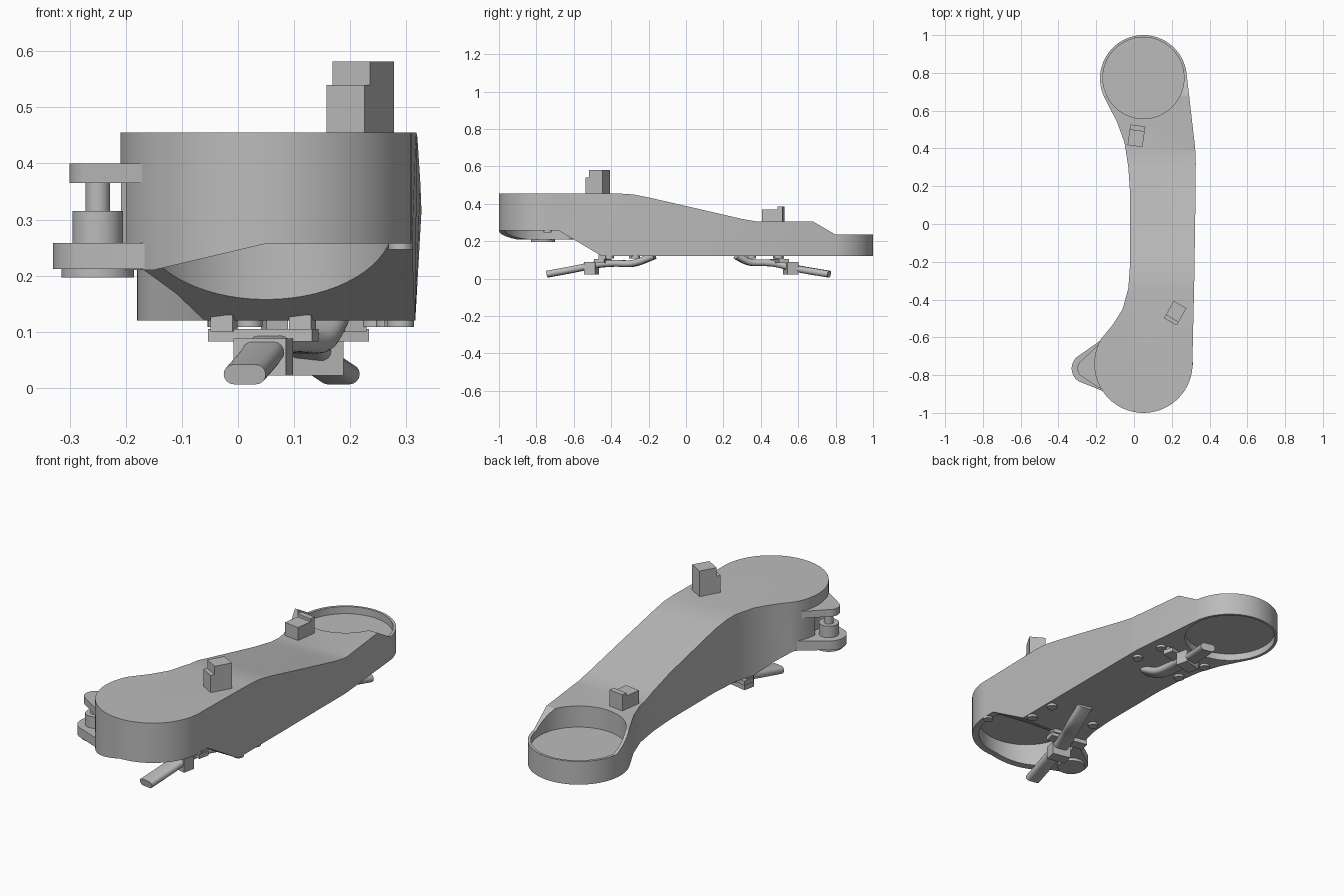
import bpy, bmesh
from math import sin, cos, radians, pi
from mathutils import Vector

cube = bpy.data.objects.get("Cube")
if cube:
    bpy.data.objects.remove(cube, do_unlink=True)

grey = bpy.data.materials.new("plain grey")
grey.use_nodes = True
colour = (0.5, 0.5, 0.5, 1)
grey.diffuse_color = colour
grey.node_tree.nodes["Principled BSDF"].inputs["Base Color"].default_value = colour


def loft(name, rings):
    """Join matching rings of points into a closed solid."""
    bm = bmesh.new()
    loops = [[bm.verts.new(p) for p in ring] for ring in rings]
    n = len(loops[0])
    for a, b in zip(loops, loops[1:]):
        for i in range(n):
            j = (i + 1) % n
            bm.faces.new((a[i], a[j], b[j], b[i]))
    bm.faces.new(loops[0][::-1])
    bm.faces.new(loops[-1])
    bmesh.ops.recalc_face_normals(bm, faces=bm.faces)
    mesh = bpy.data.meshes.new(name)
    bm.to_mesh(mesh)
    bm.free()
    mesh.materials.append(grey)
    obj = bpy.data.objects.new(name, mesh)
    bpy.context.collection.objects.link(obj)
    return obj


def prism(name, outline, z0, z1):
    return loft(name, [[(x, y, z) for x, y in outline] for z in (z0, z1)])


def arc(x, y, r, start, end, steps=24):
    angles = [radians(start + (end - start) * i / steps) for i in range(steps + 1)]
    return [(x + r * cos(a), y + r * sin(a)) for a in angles]


def disc(name, x, y, r, z0, z1, steps=48):
    return prism(name, arc(x, y, r, 0, 360, steps)[:-1], z0, z1)


def block(name, x, y, w, d, z0, z1, turn=0, shift=0):
    """Turned box; shift moves it along its own depth."""
    c, s = cos(radians(turn)), sin(radians(turn))
    corners = [(-w / 2, -d / 2), (w / 2, -d / 2), (w / 2, d / 2), (-w / 2, d / 2)]
    return prism(name, [(x + u * c - (v + shift) * s, y + u * s + (v + shift) * c)
                        for u, v in corners], z0, z1)


def smooth(obj):
    bpy.ops.object.select_all(action='DESELECT')
    obj.select_set(True)
    bpy.context.view_layer.objects.active = obj
    bpy.ops.object.shade_smooth_by_angle(angle=radians(30))


def boolean(obj, tool, operation):
    mod = obj.modifiers.new(tool.name, 'BOOLEAN')
    mod.operation, mod.object, mod.solver = operation, tool, 'EXACT'
    bpy.context.view_layer.objects.active = obj
    bpy.ops.object.modifier_apply(modifier=mod.name)
    bpy.data.objects.remove(tool, do_unlink=True)


# Main arm: plan outline crossed with a side profile
FX, FY, RY = 0.05, -0.74, 0.77
outline = arc(FX, FY, 0.26, 150, 364, 40)
outline += [(0.319, -0.3), (0.325, 0.1), (0.327, 0.32), (0.324, 0.4)]
outline += arc(FX, RY, 0.23, 8, 210, 40)
outline += [(-0.09, 0.54), (-0.05, 0.43), (-0.03, 0.3), (-0.02, 0.15),
            (-0.02, -0.2), (-0.03, -0.34), (-0.06, -0.45), (-0.11, -0.53)]
arm = prism("arm_body", outline, 0, 0.6)

top = [(-1.1, 0.455), (-0.36, 0.455), (-0.28, 0.45), (-0.2, 0.434), (0.3, 0.319),
       (0.38, 0.305), (0.68, 0.305), (0.8, 0.235), (1.1, 0.235)]


def section(x, under):
    slope_y = -0.45 - 0.23 * (under - 0.12) / 0.137
    lower = [(1.1, 0.12), (-0.45, 0.12), (slope_y, under), (-1.1, under)]
    return [(x, y, z) for y, z in top + lower]


boolean(arm, loft("side_profile", [section(-0.5, 0.21), section(-0.15, 0.21),
                                   section(FX, 0.257), section(0.5, 0.257)]), 'INTERSECT')
for v in arm.data.vertices:
    if v.co.z < 0.13 and v.co.x > 0.316:
        v.co.x = 0.316

# Round pockets and the roller notch
for x, y, r, z0, z1 in [(FX, FY, 0.227, -0.1, 0.33), (FX, RY + 0.003, 0.215, -0.1, 0.155),
                        (FX, RY + 0.003, 0.215, 0.2, 0.7), (-0.25, -0.77, 0.068, 0.258, 0.365)]:
    boolean(arm, disc("pocket", x, y, r, z0, z1, 64), 'DIFFERENCE')
smooth(arm)

# Roller bracket on the side of the front end
PX, PY = -0.25, -0.765
root = [(-0.15, -0.89), (-0.18, -0.8), (-0.18, -0.7), (-0.14, -0.59)]
for name, r, z0, z1 in [("bracket_lower_plate", 0.08, 0.212, 0.258),
                        ("bracket_upper_plate", 0.05, 0.365, 0.4)]:
    smooth(prism(name, arc(PX, PY, r, 120, 240) + root, z0, z1))
for name, r, z0, z1 in [("roller", 0.045, 0.258, 0.315), ("roller_pin", 0.022, 0.315, 0.365),
                        ("roller_cap", 0.065, 0.197, 0.212)]:
    smooth(disc(name, PX, PY, r, z0, z1))

# Stepped stops on the upper side
block("front_stop", 0.218, -0.472, 0.078, 0.085, 0.44, 0.582, -30, 0.01)
block("front_stop_step", 0.218, -0.472, 0.078, 0.02, 0.44, 0.54, -30, -0.0425)
block("rear_stop", 0.013, 0.467, 0.08, 0.11, 0.29, 0.37, -8)
block("rear_stop_ridge", 0.013, 0.467, 0.08, 0.028, 0.36, 0.385, -8, 0.041)


# Curved levers below, each a rounded strip swept along a path
def lever(name, path):
    pts = [Vector(p) for p in path]
    fine = []
    for i in range(len(pts) - 1):
        a, b, c, d = (pts[max(0, min(len(pts) - 1, i + k))] for k in (-1, 0, 1, 2))
        for step in range(6):
            t = step / 6
            fine.append(0.5 * (2 * b + (c - a) * t + (2 * a - 5 * b + 4 * c - d) * t ** 2
                               + (3 * b - a - 3 * c + d) * t ** 3))
    fine.append(pts[-1])
    rings = []
    for i, p in enumerate(fine):
        way = (fine[min(i + 1, len(fine) - 1)] - fine[max(i - 1, 0)]).normalized()
        side = way.cross(Vector((0, 0, 1))).normalized()
        up = side.cross(way)
        ring = []
        for offset, start in ((0.02, -90), (-0.02, 90)):
            for u, v in arc(0, 0, 0.018, start, start + 180, 8):
                ring.append(p + side * (u + offset) + up * v)
        rings.append(ring)
    smooth(loft(name, rings))


lever("front_lever", [(0.012, -0.74, 0.024), (0.035, -0.6, 0.05), (0.055, -0.48, 0.074),
                      (0.09, -0.38, 0.082), (0.135, -0.28, 0.082), (0.16, -0.17, 0.122)])
lever("rear_lever", [(0.18, 0.765, 0.024), (0.14, 0.6, 0.052), (0.12, 0.49, 0.078),
                     (0.12, 0.42, 0.085), (0.135, 0.34, 0.088), (0.155, 0.27, 0.122)])

# Clips holding the levers
for name, x, y, turn in [("front", 0.045, -0.505, -12), ("rear", 0.135, 0.56, 14)]:
    block(name + "_clip", x, y, 0.095, 0.06, 0.022, 0.088, turn)
    inward = 0.06 if y < 0 else -0.06
    block(name + "_clip_plate", x, y + inward, 0.19, 0.055, 0.083, 0.105, turn)
    for dx in (-0.07, 0.07):
        block(name + "_clip_post", x + dx, y + inward, 0.04, 0.04, 0.1, 0.13, turn)

# Screw heads on the underside
for x, y in [(0.27, 0.35), (0.245, 0.495), (0.0, 0.335), (-0.03, 0.49),
             (0.29, -0.41), (0.285, -0.27), (0.02, -0.28)]:
    smooth(disc("screw_head", x, y, 0.024, 0.108, 0.125, 24))
smooth(disc("rim_screw", 0.29, -0.74, 0.022, 0.247, 0.262, 24))
